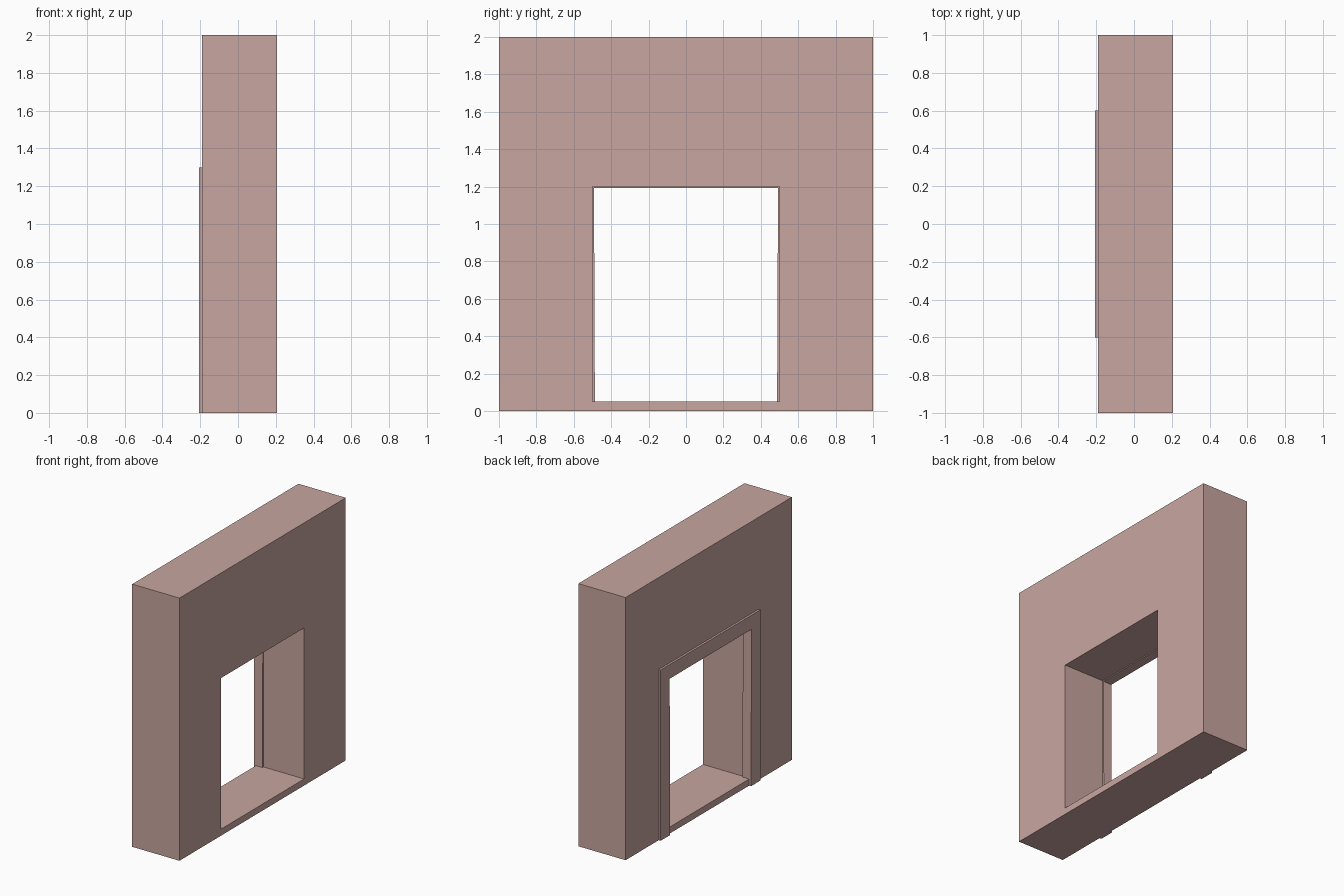
import bpy, bmesh

if "Cube" in bpy.data.objects:
    bpy.data.objects.remove(bpy.data.objects["Cube"])

mat = bpy.data.materials.new("pink_plaster")
mat.diffuse_color = (0.58, 0.38, 0.35, 1)
mat.use_nodes = True
mat.node_tree.nodes["Principled BSDF"].inputs["Base Color"].default_value = mat.diffuse_color

FRONT, BACK, TRIM = 0.207, -0.191, -0.207   # x planes
HALF, SILL, HEAD = 0.5, 0.05, 1.2           # opening


def make_object(name, loops, close_path):
    """Skin a list of equal-length vertex loops; cap the ends of an open path."""
    bm = bmesh.new()
    rings = [[bm.verts.new(p) for p in loop] for loop in loops]
    n, m = len(rings), len(rings[0])
    for i in range(n if close_path else n - 1):
        a, b = rings[i], rings[(i + 1) % n]
        for j in range(m):
            k = (j + 1) % m
            bm.faces.new((a[j], a[k], b[k], b[j]))
    if not close_path:
        bm.faces.new(rings[0])
        bm.faces.new(rings[-1][::-1])
    bmesh.ops.recalc_face_normals(bm, faces=bm.faces)
    mesh = bpy.data.meshes.new(name)
    bm.to_mesh(mesh)
    bm.free()
    mesh.materials.append(mat)
    obj = bpy.data.objects.new(name, mesh)
    bpy.context.collection.objects.link(obj)
    return obj


def rect(x, y, z0, z1):
    return [(x, -y, z0), (x, y, z0), (x, y, z1), (x, -y, z1)]


# Thick wall with a rectangular doorway
make_object("wall", [rect(FRONT, 1, 0, 2), rect(FRONT, HALF, SILL, HEAD),
                     rect(BACK, HALF, SILL, HEAD), rect(BACK, 1, 0, 2)], True)


# Door casing: L-shaped section carried up, across and down the opening
def section(side, z, inset):
    prof = [(-inset, TRIM), (0.1, TRIM), (0.1, BACK),
            (0, BACK), (0, -0.135), (-inset, -0.135)]
    return [(x, side * (HALF + o), z if z is not None else HEAD + o) for o, x in prof]


make_object("door_casing", [section(-1, 0, 0.013), section(-1, None, 0.008),
                            section(1, None, 0.008), section(1, 0, 0.013)], False)
